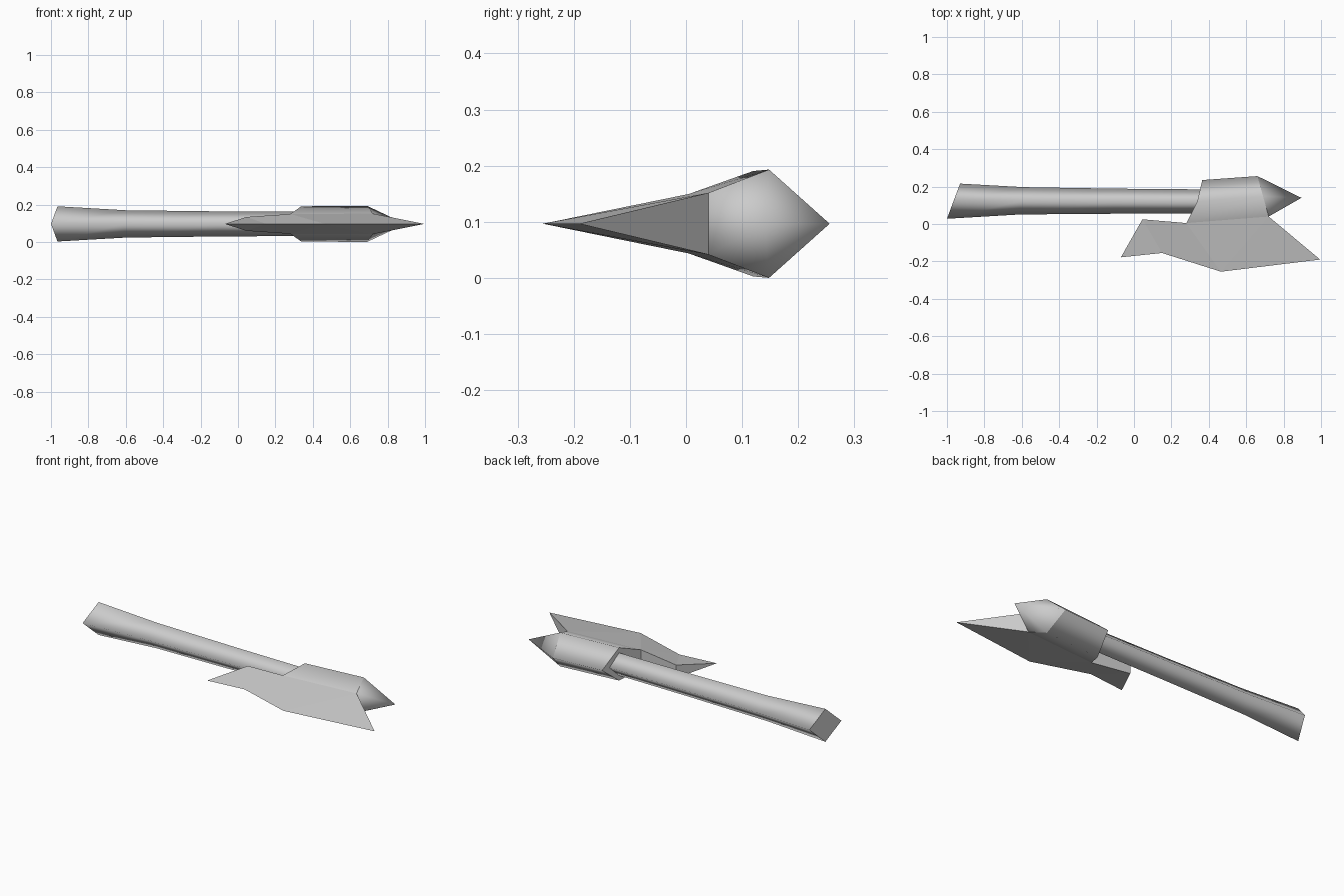
import bpy
import bmesh
from mathutils import Vector

old = bpy.data.objects.get("Cube")
if old:
    bpy.data.objects.remove(old, do_unlink=True)

MID = 0.0965  # height of the symmetry plane

grey = bpy.data.materials.new("plain grey")
grey.use_nodes = True
COLOUR = (0.6, 0.6, 0.6, 1)
grey.diffuse_color = COLOUR
grey.node_tree.nodes["Principled BSDF"].inputs["Base Color"].default_value = COLOUR


def finish(bm, name):
    """Turn a bmesh into a named, coloured object."""
    bmesh.ops.recalc_face_normals(bm, faces=bm.faces[:])
    mesh = bpy.data.meshes.new(name)
    bm.to_mesh(mesh)
    bm.free()
    mesh.materials.append(grey)
    obj = bpy.data.objects.new(name, mesh)
    bpy.context.collection.objects.link(obj)
    return obj


# Handle: diamond section, flared at a slanted butt end
def diamond(bm, x, y, r, slant):
    corners = [(-slant, -r, 0), (0, 0, r), (slant, r, 0), (0, 0, -r)]
    return [bm.verts.new(Vector((x, y, MID)) + Vector(c)) for c in corners]


bm = bmesh.new()
stations = [(-0.965, 0.122, 0.094, 0.035), (-0.6, 0.124, 0.073, 0.01),
            (-0.1, 0.122, 0.067, 0), (0.5, 0.12, 0.064, 0)]
rings = [diamond(bm, *s) for s in stations]
for a, b in zip(rings, rings[1:]):
    for i in range(4):
        j = (i + 1) % 4
        bm.faces.new((a[i], a[j], b[j], b[i])).smooth = True
for cap in (rings[0], rings[-1]):
    face = bm.faces.new(cap)
    for edge in face.edges:
        edge.smooth = False
finish(bm, "handle")

# Head: corner points of the upper half (x, y, height above the middle)
POINTS = {
    "neck_in": (0.28, 0.005, 0.053), "neck_out": (0.72, 0.04, 0.055),
    "ridge_in": (0.338, 0.12, 0.094), "ridge_out": (0.69, 0.148, 0.0965),
    "back_in": (0.365, 0.235, 0), "back_out": (0.66, 0.256, 0),
    "spike": (0.895, 0.14, 0), "beard": (0.045, 0.025, 0.037),
    "hook": (-0.07, -0.178, 0), "edge_in": (0.15, -0.155, 0),
    "edge_mid": (0.465, -0.255, 0), "edge_tip": (0.995, -0.19, 0),
}


def build_head(name, upper, across, smooth_edges=()):
    """Mirror the upper faces downward; 'across' faces span both halves."""
    bm = bmesh.new()
    verts = {}

    def vert(key, side):
        x, y, h = POINTS[key]
        spot = (key, side if h else 0)
        if spot not in verts:
            verts[spot] = bm.verts.new((x, y, MID + side * h))
        return verts[spot]

    for side in (1, -1):
        for keys in upper:
            bm.faces.new([vert(k, side) for k in keys.split()])
    for keys in across:
        keys = keys.split()
        loop = [vert(k, 1) for k in keys]
        loop += [vert(k, -1) for k in reversed(keys) if POINTS[k][2]]
        bm.faces.new(loop)
    for edge in bm.edges:
        edge.smooth = False
    for a, b in smooth_edges:
        for side in (1, -1):
            edge = bm.edges.get((vert(a, side), vert(b, side)))
            if edge:
                edge.smooth = True
    for face in bm.faces:
        face.smooth = bool(smooth_edges)
    return finish(bm, name)


# Blade: flat wedge with a hooked beard
build_head("blade",
           ["beard hook edge_in", "neck_in beard edge_in",
            "neck_in edge_in edge_mid", "neck_in edge_mid neck_out",
            "neck_out edge_mid edge_tip"],
           ["neck_in beard", "beard hook", "neck_out edge_tip", "neck_in neck_out"])

# Socket around the handle
build_head("socket",
           ["neck_in neck_out ridge_out ridge_in",
            "ridge_in ridge_out back_out back_in"],
           ["neck_in ridge_in back_in"],
           [("ridge_in", "ridge_out"), ("back_in", "back_out")])

# Spike on the outer end of the socket
build_head("spike",
           ["neck_out ridge_out spike", "ridge_out back_out spike"],
           ["neck_out spike"],
           [("neck_out", "spike"), ("ridge_out", "spike"), ("back_out", "spike")])
